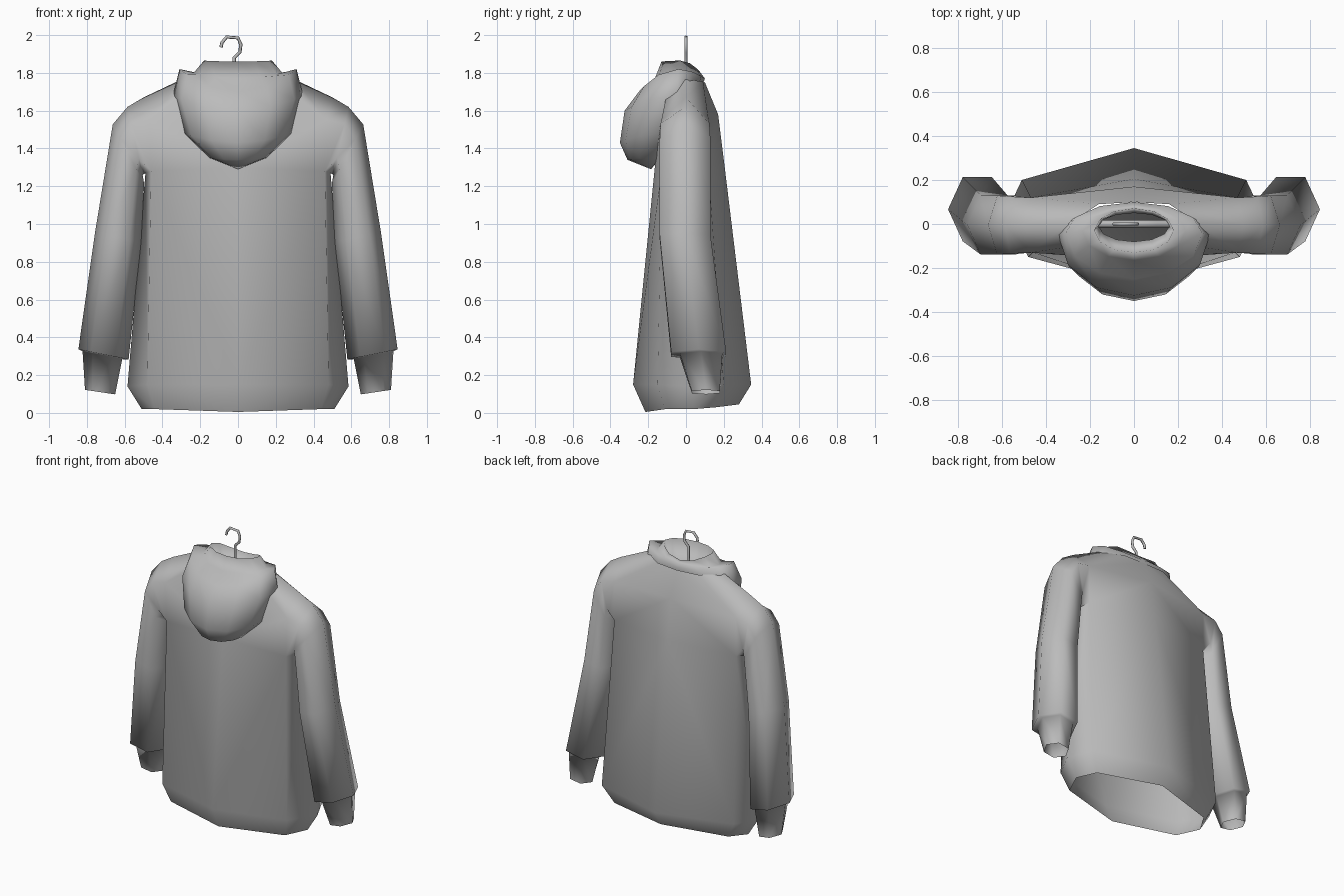
import bpy, bmesh
from math import sin, cos, pi, radians
from mathutils import Vector

cube = bpy.data.objects.get("Cube")
if cube:
    bpy.data.objects.remove(cube, do_unlink=True)


def make_material(name, colour):
    mat = bpy.data.materials.new(name)
    mat.use_nodes = True
    mat.diffuse_color = colour
    mat.node_tree.nodes["Principled BSDF"].inputs["Base Color"].default_value = colour
    return mat


GREY = make_material("plain grey", (0.5, 0.5, 0.5, 1))


def finish(bm, name):
    bmesh.ops.recalc_face_normals(bm, faces=bm.faces)
    for face in bm.faces:
        face.smooth = True
    mesh = bpy.data.meshes.new(name)
    bm.to_mesh(mesh)
    bm.free()
    mesh.materials.append(GREY)
    obj = bpy.data.objects.new(name, mesh)
    bpy.context.collection.objects.link(obj)
    return obj


def bridge(bm, lower, upper, closed=True, skip=()):
    count = len(lower)
    for i in range(count if closed else count - 1):
        if i not in skip:
            j = (i + 1) % count
            bm.faces.new((lower[i], lower[j], upper[j], upper[i]))


# Torso and sleeve: one half, mirrored
bm = bmesh.new()


def torso_ring(front, corner_front, side, corner_back, back):
    return [bm.verts.new(p) for p in (front, corner_front, side, corner_back, back)]


hem_edge = torso_ring((0, -.215, .005), (.44, -.11, .02), (.51, .04, .02), (.44, .16, .03), (0, .28, .045))
hem = torso_ring((0, -.28, .15), (.48, -.15, .15), (.585, .04, .14), (.51, .2, .15), (0, .345, .15))
armpit = torso_ring((0, -.165, 1.3), (.46, -.13, 1.28), (.49, 0, 1.27), (.47, .12, 1.28), (0, .205, 1.3))
chest = torso_ring((0, -.145, 1.48), (.47, -.13, 1.55), (.5, 0, 1.67), (.47, .12, 1.55), (0, .17, 1.58))
neck = torso_ring((0, -.1, 1.7), (.2, -.09, 1.75), (.3, 0, 1.765), (.16, .09, 1.755), (0, .1, 1.75))
bridge(bm, hem_edge, hem, False)
bridge(bm, hem, armpit, False)
bridge(bm, armpit, chest, False, skip=(1, 2))
bridge(bm, chest, neck, False)


def sleeve_ring(centre, rx, ry, slope):
    c = Vector(centre)
    ring = []
    for k in range(6):
        a = pi + k * pi / 3
        dx, dy = rx * cos(a), ry * sin(a)
        ring.append(bm.verts.new(c + Vector((dx, dy, slope * dx))))
    return ring


previous = [armpit[2], armpit[1], chest[1], chest[2], chest[3], armpit[3]]
for centre, rx, ry, slope in (
        ((.545, -.005, 1.44), .04, .15, 4.5),     # shoulder
        ((.58, -.005, 1.37), .083, .155, 1.9),
        ((.635, -.005, .93), .122, .155, .2),     # elbow
        ((.712, .067, .31), .133, .168, .2),      # wrist
        ((.718, .08, .305), .105, .13, .2),       # cuff
        ((.73, .105, .11), .08, .085, .15)):
    ring = sleeve_ring(centre, rx, ry, slope)
    bridge(bm, previous, ring)
    previous = ring

body = finish(bm, "sweatshirt_body")
mirror = body.modifiers.new("mirror", 'MIRROR')
mirror.use_clip = True

# Hood: rings running from inside the neck, over the rim, down the hanging bag
bm = bmesh.new()
SIDES = 12


def hood_ring(width, y_front, y_side, y_back, z_front, z_side, z_back):
    ring = []
    for k in range(SIDES):
        a = 2 * pi * k / SIDES
        c = cos(a)
        y_end, z_end = (y_front, z_front) if c > 0 else (y_back, z_back)
        ring.append(bm.verts.new((width * sin(a),
                                  y_side + (y_end - y_side) * abs(c),
                                  z_side + (z_end - z_side) * c * c)))
    return ring


previous = None
for spec in (
        (.16, -.08, -.01, .05, 1.66, 1.68, 1.68),
        (.18, -.13, -.03, .07, 1.86, 1.865, 1.81),
        (.235, -.165, -.03, .085, 1.77, 1.80, 1.79),
        (.31, -.25, -.04, .1, 1.70, 1.82, 1.77),
        (.345, -.325, -.05, .07, 1.60, 1.68, 1.69),
        (.285, -.35, -.13, -.04, 1.43, 1.48, 1.5),
        (.15, -.31, -.18, -.11, 1.34, 1.35, 1.38)):
    ring = hood_ring(*spec)
    if previous:
        bridge(bm, previous, ring)
    previous = ring
tip = bm.verts.new((0, -.185, 1.29))
for i in range(SIDES):
    bm.faces.new((previous[i], previous[(i + 1) % SIDES], tip))
finish(bm, "hood")


# Hanger: bent wire hook and sloping arms
def wire(name, points, radius):
    curve = bpy.data.curves.new(name, 'CURVE')
    curve.dimensions = '3D'
    curve.bevel_depth = radius
    curve.bevel_resolution = 1
    curve.use_fill_caps = True
    spline = curve.splines.new('POLY')
    spline.points.add(len(points) - 1)
    for point, (x, z) in zip(spline.points, points):
        point.co = (x, 0, z, 1)
    curve.materials.append(GREY)
    obj = bpy.data.objects.new(name, curve)
    bpy.context.collection.objects.link(obj)


hook = [(-.02, 1.74), (-.02, 1.88), (.01, 1.91), (.015, 1.95), (0, 1.985),
        (-.06, 1.99), (-.085, 1.96), (-.09, 1.935)]
wire("hanger_hook", hook, .009)
wire("hanger_arms", [(-.42, 1.57), (-.1, 1.73), (0, 1.76), (.1, 1.73), (.42, 1.57)], .018)
